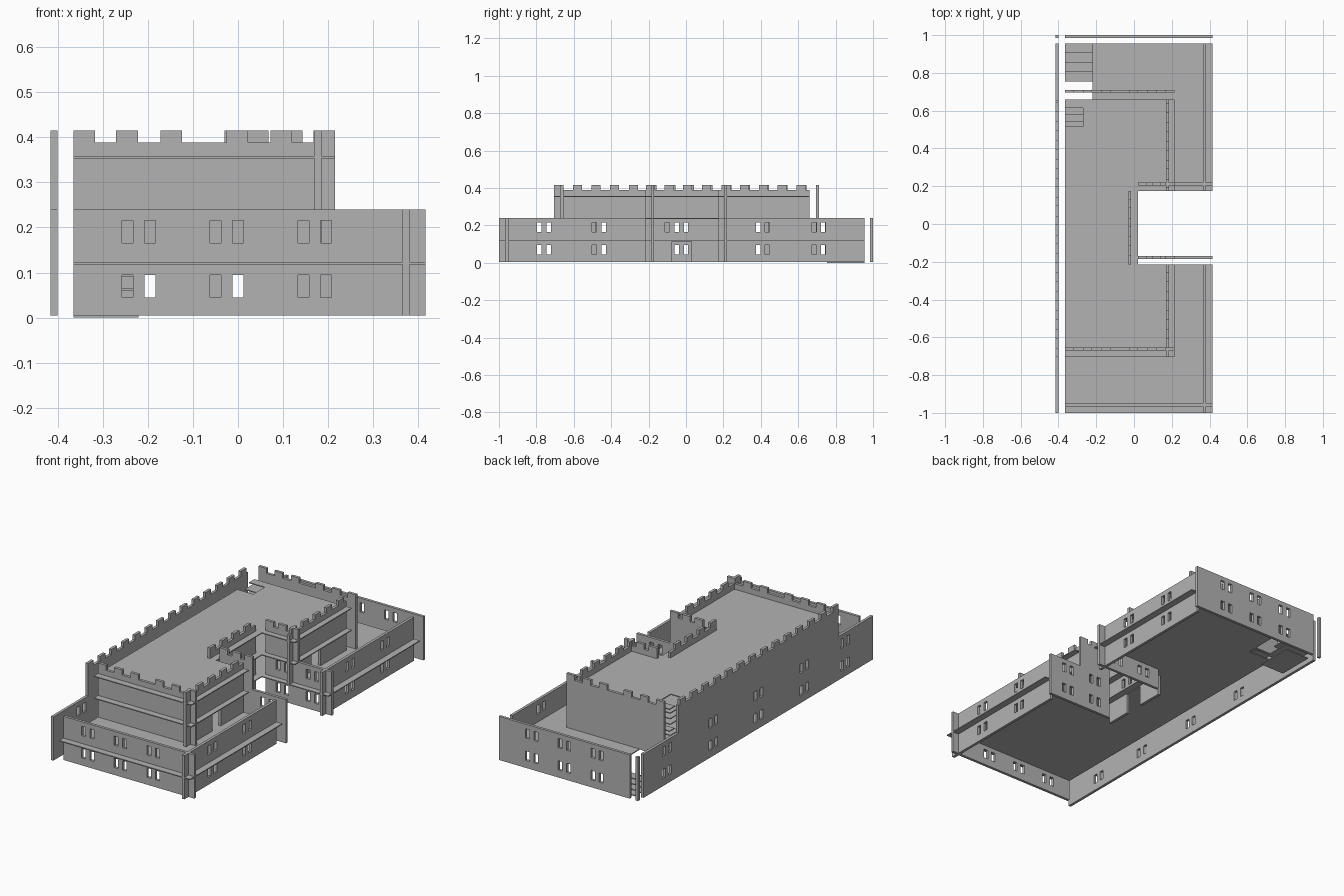
import bpy
import bmesh

cube = bpy.data.objects.get("Cube")
if cube:
    bpy.data.objects.remove(cube, do_unlink=True)

grey = bpy.data.materials.new("plain_grey")
grey.use_nodes = True
grey.diffuse_color = (0.45, 0.45, 0.45, 1)
grey.node_tree.nodes["Principled BSDF"].inputs["Base Color"].default_value = (0.45, 0.45, 0.45, 1)

BASE, F1, F2, ROOF, CREN, TOP = 0.005, 0.12, 0.24, 0.355, 0.388, 0.415
T = 0.015      # wall thickness
SHEET = 0.005  # floor thickness
ROWS = (0.045, 0.165)  # window sill heights


def panel(name, axis, pos, solids, holes=(), thick=T):
    """Sheet across an axis, made of rectangles (u0, u1, v0, v1) less holes."""
    rects = list(solids) + list(holes)
    us = sorted({round(u, 4) for r in rects for u in r[:2]})
    vs = sorted({round(v, 4) for r in rects for v in r[2:]})

    def inside(u, v, group):
        return any(r[0] < u < r[1] and r[2] < v < r[3] for r in group)

    def place(u, v):
        return {"x": (pos, u, v), "y": (u, pos, v), "z": (u, v, pos)}[axis]

    bm = bmesh.new()
    for u0, u1 in zip(us, us[1:]):
        for v0, v1 in zip(vs, vs[1:]):
            u, v = (u0 + u1) / 2, (v0 + v1) / 2
            if inside(u, v, solids) and not inside(u, v, holes):
                corners = ((u0, v0), (u1, v0), (u1, v1), (u0, v1))
                bm.faces.new([bm.verts.new(place(*c)) for c in corners])
    bmesh.ops.remove_doubles(bm, verts=bm.verts, dist=0.0005)
    # Extrude the sheet to its thickness, keeping the first side as the back
    out = bmesh.ops.extrude_face_region(bm, geom=bm.faces[:], use_keep_orig=True)
    moved = [g for g in out["geom"] if isinstance(g, bmesh.types.BMVert)]
    step = {"x": (thick, 0, 0), "y": (0, thick, 0), "z": (0, 0, thick)}[axis]
    bmesh.ops.translate(bm, verts=moved, vec=step)
    bmesh.ops.recalc_face_normals(bm, faces=bm.faces)
    mesh = bpy.data.meshes.new(name)
    bm.to_mesh(mesh)
    bm.free()
    mesh.materials.append(grey)
    obj = bpy.data.objects.new(name, mesh)
    bpy.context.collection.objects.link(obj)
    return obj


def windows(centres, rows=ROWS, gap=0.05):
    """Pairs of window openings around each centre."""
    return [(c + s - 0.012, c + s + 0.012, z, z + 0.05)
            for c in centres for s in (-gap / 2, gap / 2) for z in rows]


def merlons(starts, width=0.048):
    return [(s, s + width, CREN, TOP) for s in starts]


def run(start, count):
    return merlons([start + 0.1 * i for i in range(count)])


# Floors: the sheets stick out past the walls as ledges
court = (0.02, 0.5, -0.215, 0.175)
stair_hole = (-0.365, -0.22, 0.66, 0.955)
inner_hole = (-0.365, -0.27, 0.46, 0.62)
panel("first_floor", "z", F1 - 0.002, [(-0.365, 0.415, -1, 0.955)],
      [court, stair_hole], SHEET)
upper_plan = [(-0.365, 0.215, -0.705, 0.66)]
panel("second_floor", "z", F2 - SHEET, upper_plan, [court, inner_hole], SHEET)
panel("roof", "z", ROOF - 0.002, upper_plan,
      [court, (-0.365, -0.27, 0.515, 0.615)], SHEET)

# Lower outer walls
panel("south_wall", "y", -0.965, [(-0.365, 0.415, BASE, F2)],
      windows((-0.22, -0.025, 0.17)))
panel("north_wall", "y", 0.985, [(-0.365, 0.415, BASE, F2)],
      windows((-0.17, 0.025, 0.22)))
panel("southeast_wall", "x", 0.365, [(-1, -0.215, BASE, F2)],
      windows((-0.76, -0.465)))
panel("northeast_wall", "x", 0.365, [(0.175, 0.955, BASE, F2)],
      windows((0.41, 0.71)))
panel("corner_post", "x", -0.415, [(0.985, 1, BASE, F2)])

# Full-height west wall with battlements
panel("west_wall", "x", -0.415,
      [(-1, 0.955, BASE, F2), (-0.705, 0.655, F2, CREN)] + run(-0.705, 14),
      windows((-0.76, -0.415, -0.025, 0.36, 0.755)))

# Upper walls standing on the first floor
end_merlons = merlons((-0.365, -0.27, -0.172, -0.026, 0.072, 0.167))
for name, y in (("upper_south_wall", -0.67), ("upper_north_wall", 0.695)):
    panel(name, "y", y, [(-0.365, 0.215, F1, CREN)] + end_merlons)
panel("upper_southeast_wall", "x", 0.17,
      [(-0.705, -0.215, F1, CREN)] + run(-0.705, 5),
      [(-0.48, -0.41, F1, 0.225)])
panel("upper_northeast_wall", "x", 0.17,
      [(0.175, 0.66, F1, CREN)] + run(0.19, 5),
      [(0.36, 0.44, F1, 0.225)])

# Courtyard walls: low over the wings, tall beside the upper storey
for name, y in (("court_south_wall", -0.185), ("court_north_wall", 0.205)):
    panel(name, "y", y,
          [(0.02, 0.415, BASE, F2), (0.02, 0.215, F2, CREN)]
          + merlons((0.02, 0.095, 0.167)),
          windows((0.12, 0.3)))
panel("court_west_wall", "x", -0.03,
      [(-0.215, 0.175, BASE, CREN)] + run(-0.215, 4),
      [(-0.075, 0.03, BASE, F1 - 0.005)]
      + windows((-0.05,), ROWS[1:], 0.1) + windows((-0.05,), ROWS[1:], 0))

# Stairs: stacked sheets, each shorter than the one below
for i in range(4):
    panel(f"entrance_step_{i + 1}", "z", 0.03 * i,
          [(-0.365, -0.22, 0.755 + 0.05 * i, 0.955)], thick=SHEET)
for flight, floor in (("middle", F1), ("roof", F2)):
    for i in range(1, 4):
        panel(f"{flight}_step_{i}", "z", floor + 0.03 * i,
              [(-0.365, -0.27, 0.46 + 0.04 * i, 0.655)], thick=SHEET)
